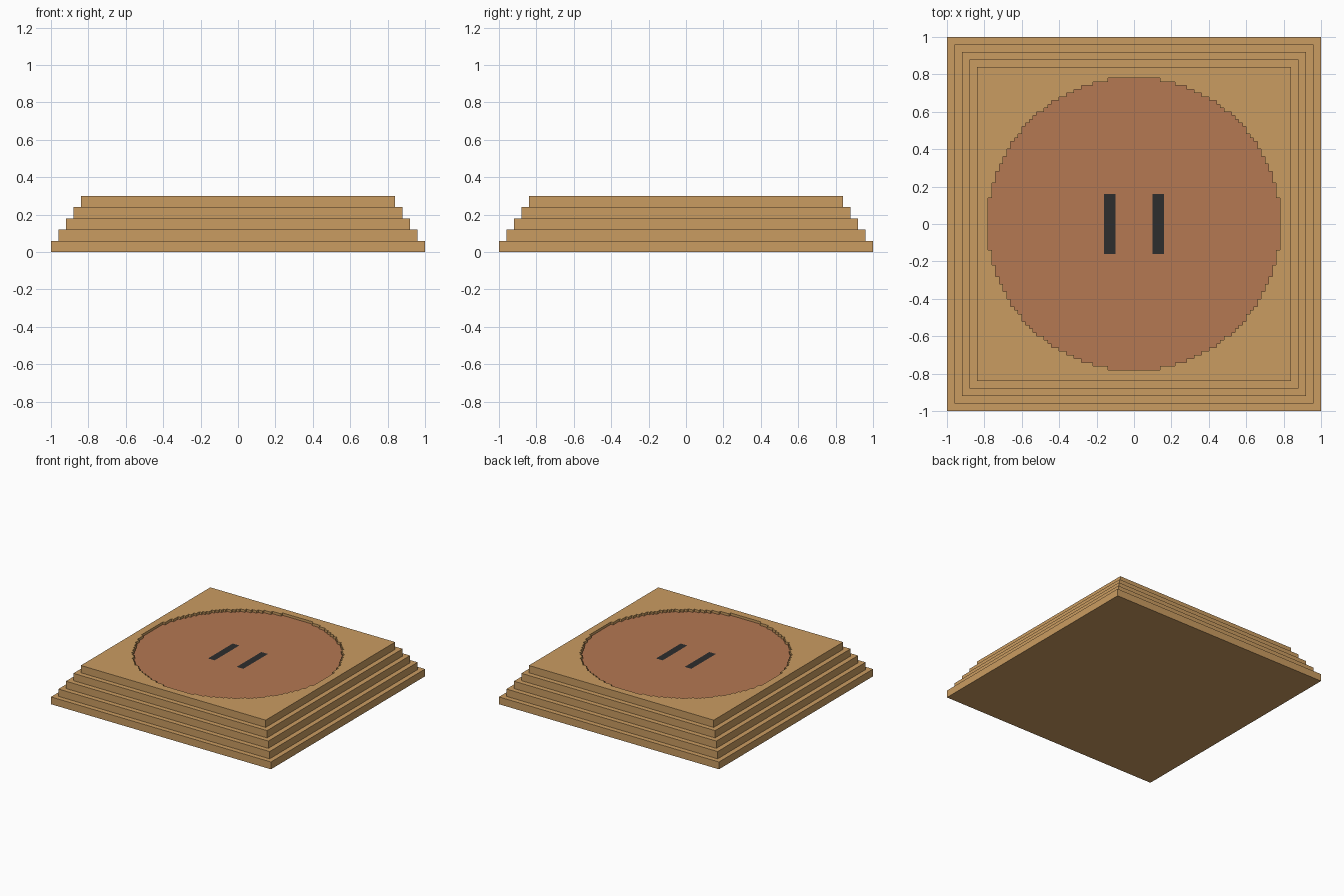
import bpy, bmesh, math

if "Cube" in bpy.data.objects:
    bpy.data.objects.remove(bpy.data.objects["Cube"])

CELL = 0.02          # block size
TIER_H = 0.06        # height of each step
N = 42               # half width of the top tier in blocks
TOP, FLOOR, BASE = 0.30, 0.28, 0.24
RADIUS = 0.782       # sunken ring


def material(name, rgb):
    def lin(c):
        c /= 255
        return c / 12.92 if c <= 0.04045 else ((c + 0.055) / 1.055) ** 2.4
    m = bpy.data.materials.new(name)
    m.diffuse_color = (*[lin(c) for c in rgb], 1)
    m.use_nodes = True
    m.node_tree.nodes["Principled BSDF"].inputs["Base Color"].default_value = m.diffuse_color
    return m


tan = material("tan clay", (202, 156, 97))
red = material("red clay", (181, 120, 82))
dark = material("dark marks", (45, 45, 45))


def add_object(name, bm, mats):
    me = bpy.data.meshes.new(name)
    bm.to_mesh(me)
    bm.free()
    for m in mats:
        me.materials.append(m)
    ob = bpy.data.objects.new(name, me)
    bpy.context.collection.objects.link(ob)
    return ob


# Four lower steps
for k in range(4):
    bm = bmesh.new()
    bmesh.ops.create_cube(bm, size=1)
    side = 2 * (1 - 0.04 * k)
    bmesh.ops.scale(bm, vec=(side, side, TIER_H), verts=bm.verts)
    bmesh.ops.translate(bm, vec=(0, 0, TIER_H * (k + 0.5)), verts=bm.verts)
    add_object(f"step_{k + 1}", bm, [tan])


# Top step: blocky surface with a sunken round floor and two start marks
def height(i, j):
    if not (-N <= i < N and -N <= j < N):
        return BASE
    inside = math.hypot(i + 0.5, j + 0.5) * CELL < RADIUS
    return FLOOR if inside else TOP


def colour(i, j):
    x, y = abs(i + 0.5) * CELL, abs(j + 0.5) * CELL
    if 0.10 < x < 0.16 and y < 0.16:
        return 2
    return 1 if height(i, j) == FLOOR else 0


bm = bmesh.new()


def quad(points, mat):
    f = bm.faces.new([bm.verts.new(p) for p in points])
    f.material_index = mat


for i in range(-N, N):
    for j in range(-N, N):
        h = height(i, j)
        c = [((i + a) * CELL, (j + b) * CELL)
             for a, b in ((0, 0), (1, 0), (1, 1), (0, 1))]
        quad([(*p, h) for p in c], colour(i, j))
        # walls down to lower neighbours
        for e, (dx, dy) in enumerate(((0, -1), (1, 0), (0, 1), (-1, 0))):
            low = height(i + dx, j + dy)
            if low < h:
                a, b = c[e], c[(e + 1) % 4]
                quad([(*a, low), (*b, low), (*b, h), (*a, h)], 0)
bmesh.ops.remove_doubles(bm, verts=bm.verts, dist=0.0005)
add_object("top_step_with_ring", bm, [tan, red, dark])
